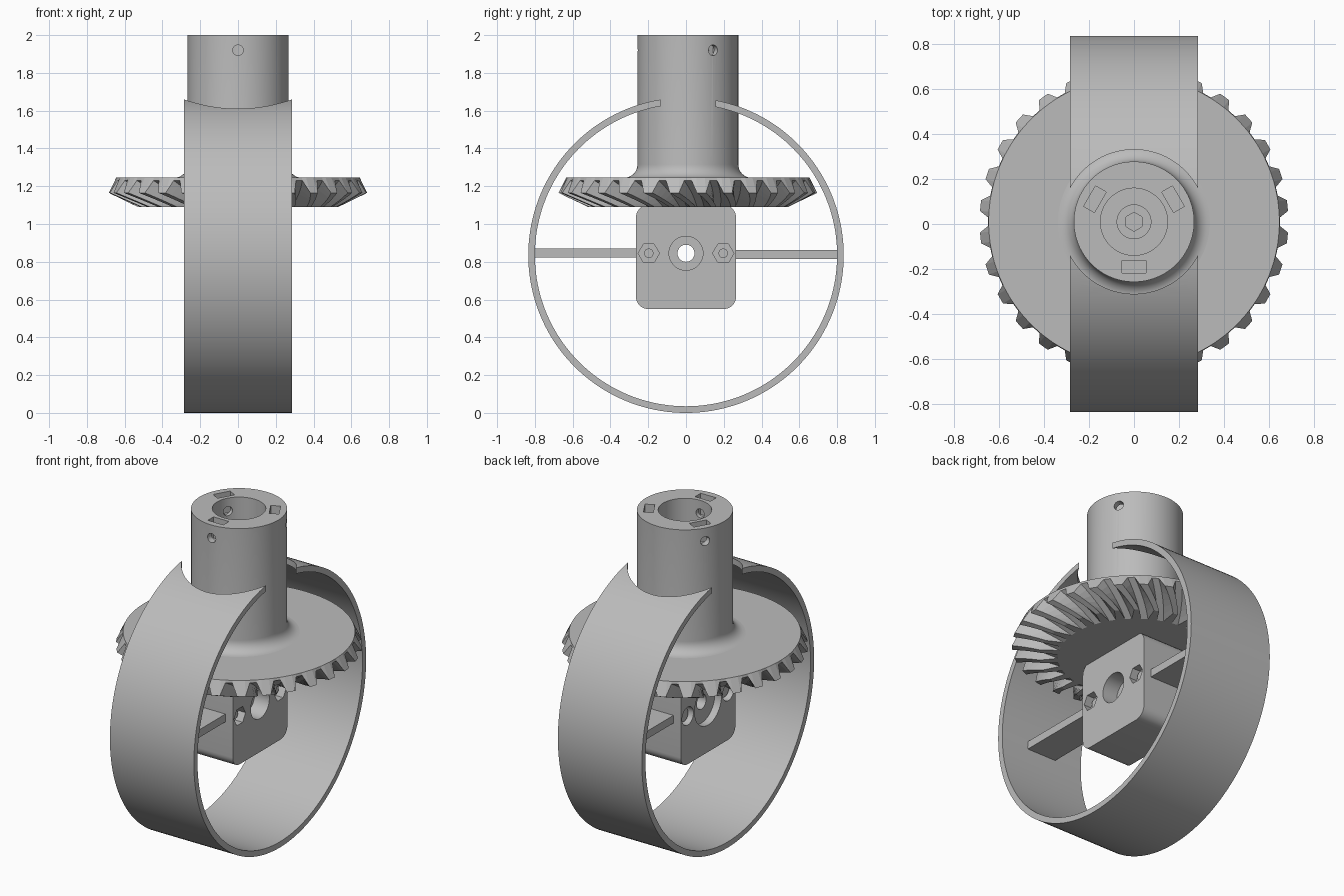
import bpy, bmesh
from math import sin, cos, pi, radians, sqrt
from mathutils import Matrix, Vector

if "Cube" in bpy.data.objects:
    bpy.data.objects.remove(bpy.data.objects["Cube"], do_unlink=True)

grey = bpy.data.materials.new("light_grey")
grey.use_nodes = True
grey.diffuse_color = (0.5, 0.5, 0.5, 1)
grey.node_tree.nodes["Principled BSDF"].inputs["Base Color"].default_value = (0.5, 0.5, 0.5, 1)

AXIS_Y = 0.01          # y of the shaft and gear axis
HUB_Z = 0.845          # height of the cross hole
TO_X = Matrix.Rotation(pi / 2, 4, 'Y')


def make(name, bm):
    bmesh.ops.recalc_face_normals(bm, faces=bm.faces)
    mesh = bpy.data.meshes.new(name)
    bm.to_mesh(mesh)
    bm.free()
    mesh.materials.append(grey)
    ob = bpy.data.objects.new(name, mesh)
    bpy.context.collection.objects.link(ob)
    return ob


def cylinder(name, radius, depth, center, rot=Matrix(), sides=64):
    bm = bmesh.new()
    bmesh.ops.create_cone(bm, cap_ends=True, segments=sides, radius1=radius, radius2=radius,
                          depth=depth, matrix=Matrix.Translation(center) @ rot)
    return make(name, bm)


def box(name, size, center, rot=Matrix()):
    bm = bmesh.new()
    scale = Matrix.Diagonal((*size, 1))
    bmesh.ops.create_cube(bm, size=1, matrix=Matrix.Translation(center) @ rot @ scale)
    return make(name, bm)


def loft(name, rings, closed=False):
    """Skin a list of equal point rings; cap the ends unless closed."""
    bm = bmesh.new()
    rows = [[bm.verts.new(p) for p in ring] for ring in rings]
    pairs = list(zip(rows, rows[1:])) + ([(rows[-1], rows[0])] if closed else [])
    for a, b in pairs:
        for i in range(len(a)):
            j = (i + 1) % len(a)
            bm.faces.new((a[i], a[j], b[j], b[i]))
    if not closed:
        bm.faces.new(rows[0])
        bm.faces.new(rows[-1])
    return make(name, bm)


def cut(ob, cutters):
    """Subtract the cutters, then bake the result and drop them."""
    for c in cutters:
        c.hide_render = True
        mod = ob.modifiers.new("cut", 'BOOLEAN')
        mod.object, mod.operation, mod.solver = c, 'DIFFERENCE', 'EXACT'
    bpy.context.view_layer.update()
    deps = bpy.context.evaluated_depsgraph_get()
    mesh = bpy.data.meshes.new_from_object(ob.evaluated_get(deps))
    ob.modifiers.clear()
    ob.data = mesh
    for c in cutters:
        bpy.data.objects.remove(c, do_unlink=True)


def smooth(ob, angle=30):
    for p in ob.data.polygons:
        p.use_smooth = True
    ob.data.set_sharp_from_angle(angle=radians(angle))


def circle(r, z, n=96):
    return [(r * cos(2 * pi * i / n), AXIS_Y + r * sin(2 * pi * i / n), z) for i in range(n)]


# Wheel band: a thin hoop around x, notched at the top for the shaft
def hoop(r, x, n=160):
    return [(x, r * cos(2 * pi * i / n), 0.835 + r * sin(2 * pi * i / n)) for i in range(n)]


W = 0.285
band = loft("wheel_band", [hoop(0.835, -W), hoop(0.835, W), hoop(0.8, W), hoop(0.8, -W)], closed=True)
cut(band, [cylinder("notch", 0.32, 1.0, (0, AXIS_Y, 1.75), sides=96)])
smooth(band)

# Shaft with a flared foot
FILLET, R = 0.07, 0.267
rings = [circle(R + FILLET, 1.2)]
for k in range(9):
    a = pi / 2 * k / 8
    rings.append(circle(R + FILLET * (1 - sin(a)), 1.245 + FILLET * (1 - cos(a))))
rings.append(circle(R, 2.0))
shaft = loft("shaft", rings)

cutters = [cylinder("bore", 0.149, 1.0, (0, AXIS_Y, 1.8)),
           cylinder("counterbore", 0.075, 0.3, (0, AXIS_Y, 1.41)),
           cylinder("hex_socket", 0.042, 0.3, (0, AXIS_Y, 1.37), sides=6)]
for deg in (-90, 30, 150):
    turn = Matrix.Rotation(radians(deg), 4, 'Z')
    spot = Vector((0, AXIS_Y, 0))
    cutters.append(box("nut_slot", (0.055, 0.105, 0.2), spot + turn @ Vector((0.2, 0, 1.97)), turn))
    cutters.append(cylinder("screw_hole", 0.028, 0.25, spot + turn @ Vector((0.22, 0, 1.92)),
                            turn @ TO_X, 24))
cut(shaft, cutters)
smooth(shaft)

# Bevel gear: slanted teeth lofted from the outer rim down to the flat underside
TEETH, STEPS, TWIST = 30, 6, radians(9)
root_out, root_in = Vector((0.648, 1.23)), Vector((0.43, 1.09))
tip_out, tip_in = Vector((0.685, 1.165)), Vector((0.53, 1.09))


def tooth_ring(t, flat=False):
    pts = []
    for k in range(TEETH):
        for offset, tip in ((-4.3, False), (-2, True), (2, True), (4.3, False)):
            r, z = tip_out.lerp(tip_in, t) if tip else root_out.lerp(root_in, t)
            if flat:
                r, z = 0.645, 1.245
            a = radians(360 / TEETH * (k + 0.5) + offset * (1 - 0.2 * t)) + TWIST * t
            pts.append((r * cos(a), AXIS_Y + r * sin(a), z))
    return pts


loft("bevel_gear", [tooth_ring(0, True)] + [tooth_ring(i / STEPS) for i in range(STEPS + 1)])


# Hub block: rounded rectangle extruded along x
def rounded(x, half=0.265, low=0.55, high=1.1, r=0.065, n=8):
    pts = []
    for q, (y, z) in enumerate(((half - r, high - r), (r - half, high - r),
                                (r - half, low + r), (half - r, low + r))):
        for k in range(n + 1):
            a = pi / 2 * (q + k / n)
            pts.append((x, y + r * cos(a), z + r * sin(a)))
    return pts


H = 0.15
hub = loft("hub_block", [rounded(-H), rounded(H)])
cutters = [cylinder("axle_hole", 0.045, 1, (0, 0, HUB_Z), TO_X),
           cylinder("bearing_seat", 0.09, 0.2, (H, 0, HUB_Z), TO_X),
           cylinder("back_seat", 0.13, 0.09, (-H, 0, HUB_Z), TO_X)]
for s in (-1, 1):
    cutters.append(cylinder("nut_pocket", 0.056, 0.1, (H, s * 0.197, HUB_Z), TO_X, 6))
    cutters.append(cylinder("ear_pocket", 0.055, 0.09, (-H, s * 0.197, HUB_Z), TO_X, 32))
cut(hub, cutters)
smooth(hub)

# Screws through the hub, and flat spokes to the band
for s, side in ((-1, "front"), (1, "back")):
    screw = cylinder(side + "_screw", 0.025, 0.24, (0, s * 0.197, HUB_Z), TO_X, 24)
    smooth(screw)
    head = cylinder(side + "_screw_head", 0.04, 0.04, (-0.105, s * 0.197, HUB_Z), TO_X, 24)
    smooth(head)
    box(side + "_spoke", (0.2, 0.56, 0.048), (0, s * 0.535, 0.842 - s * 0.004))
